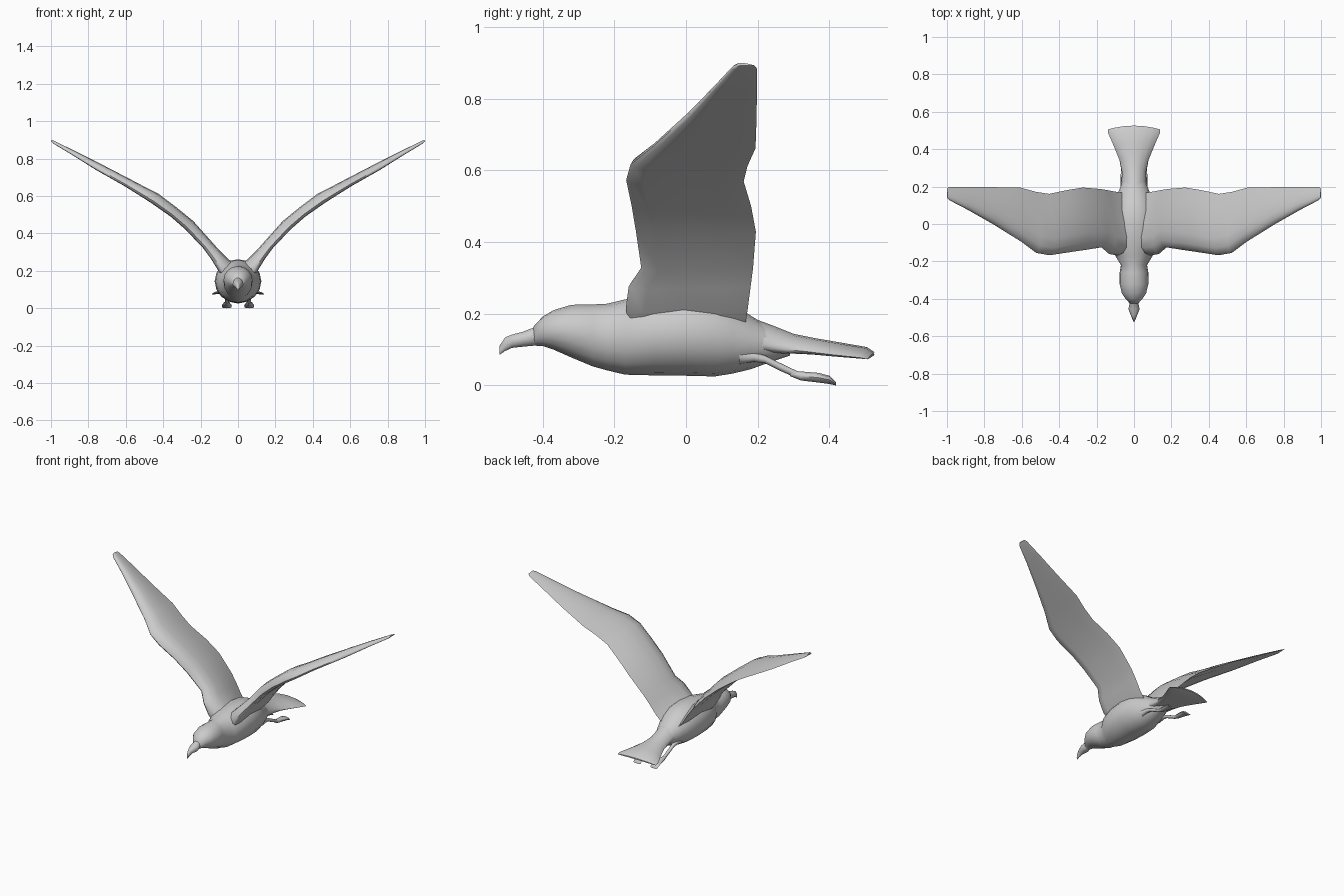
import bpy, bmesh
from math import cos, sin, pi, radians
from mathutils import Vector

cube = bpy.data.objects.get("Cube")
if cube:
    bpy.data.objects.remove(cube, do_unlink=True)

GREY = (0.6, 0.6, 0.6, 1.0)
mat = bpy.data.materials.new("plain grey")
mat.use_nodes = True
mat.diffuse_color = GREY
bsdf = next(n for n in mat.node_tree.nodes if n.type == 'BSDF_PRINCIPLED')
bsdf.inputs["Base Color"].default_value = GREY


def loft(name, rings):
    """Skin a list of equal-length point rings and cap both ends."""
    bm = bmesh.new()
    loops = [[bm.verts.new(p) for p in ring] for ring in rings]
    n = len(loops[0])
    for a, b in zip(loops, loops[1:]):
        for i in range(n):
            j = (i + 1) % n
            bm.faces.new((a[i], a[j], b[j], b[i]))
    bm.faces.new(loops[0])
    bm.faces.new(loops[-1])
    bmesh.ops.recalc_face_normals(bm, faces=bm.faces)
    mesh = bpy.data.meshes.new(name)
    bm.to_mesh(mesh)
    bm.free()
    mesh.materials.append(mat)
    obj = bpy.data.objects.new(name, mesh)
    bpy.context.collection.objects.link(obj)
    bpy.ops.object.select_all(action='DESELECT')
    obj.select_set(True)
    bpy.context.view_layer.objects.active = obj
    bpy.ops.object.shade_smooth_by_angle(angle=radians(55))
    return obj


def along_y(name, sections, cx=0, sides=16, droop=0, bow=0):
    """Oval sections (y, half width, top, bottom); droop and bow curve the sides."""
    rings = []
    for y, hw, top, bottom in sections:
        ring = []
        for k in range(sides):
            c, s = cos(2 * pi * k / sides), sin(2 * pi * k / sides)
            z = (top + bottom) / 2 + s * (top - bottom) / 2
            ring.append((cx + hw * c, y - bow * c * c, z - droop * c * c))
        rings.append(ring)
    return loft(name, rings)


# Body with neck and head
along_y("body", [
    (-.425, .022, .165, .111), (-.40, .045, .192, .11), (-.37, .065, .21, .1),
    (-.32, .077, .225, .078), (-.26, .077, .226, .053), (-.22, .07, .228, .042),
    (-.17, .1, .24, .03), (-.09, .12, .258, .028), (.0, .125, .262, .027),
    (.08, .115, .255, .025), (.13, .1, .23, .033), (.18, .08, .195, .045),
    (.23, .06, .165, .063), (.29, .03, .14, .083)])

# Hooked beak
along_y("beak", [
    (-.39, .025, .185, .115), (-.42, .023, .165, .11), (-.455, .03, .151, .107),
    (-.485, .018, .143, .104), (-.505, .01, .135, .095), (-.52, .004, .112, .085)],
    sides=10)

# Fanned tail
along_y("tail", [
    (.12, .08, .215, .11), (.18, .073, .19, .09), (.24, .066, .168, .09),
    (.30, .065, .144, .089), (.36, .077, .132, .088), (.43, .105, .12, .083),
    (.505, .138, .107, .08), (.526, .138, .093, .085)],
    droop=.016, bow=.02)

# Wing stations: upper (x, z), lower (x, z), leading y, trailing y
STATIONS = [
    ((.02, .235), (.06, .15), -.16, .165),
    ((.05, .262), (.105, .2), -.168, .172),
    ((.1, .31), (.145, .265), -.16, .18),
    ((.14, .355), (.185, .32), -.125, .187),
    ((.24, .467), (.28, .42), -.14, .195),
    ((.33, .54), (.36, .49), -.152, .182),
    ((.425, .612), (.46, .56), -.167, .161),
    ((.5, .65), (.53, .605), -.155, .172),
    ((.58, .692), (.61, .655), -.095, .194),
    ((.74, .775), (.76, .74), .0, .197),
    ((.88, .845), (.892, .823), .076, .198),
    ((.985, .896), (.99, .882), .128, .198),
    ((.998, .9), (1.0, .892), .14, .19)]
# Wing profile: fraction along the chord, fraction of the thickness
AIRFOIL = [(0, .25), (.03, .6), (.12, .92), (.28, 1), (.52, .88), (.78, .55),
           (1, .18), (.78, .08), (.45, .12), (.15, 0), (.03, .05)]

for side, sx in (("left", 1), ("right", -1)):
    rings = []
    for upper, lower, lead, trail in STATIONS:
        ring = []
        for c, h in AIRFOIL:
            x, z = Vector(lower).lerp(Vector(upper), h)
            ring.append((sx * x, lead + c * (trail - lead), z))
        rings.append(ring)
    loft(side + "_wing", rings)

    # Trailing leg and webbed foot
    along_y(side + "_leg", [
        (.15, .02, .105, .06), (.19, .014, .092, .066), (.22, .011, .084, .062),
        (.26, .011, .064, .042), (.31, .01, .04, .02)], cx=sx * .06, sides=8)
    along_y(side + "_foot", [
        (.29, .008, .042, .026), (.32, .014, .039, .014), (.37, .022, .035, .008),
        (.40, .027, .027, .004), (.418, .025, .009, 0)], cx=sx * .06, sides=8)
